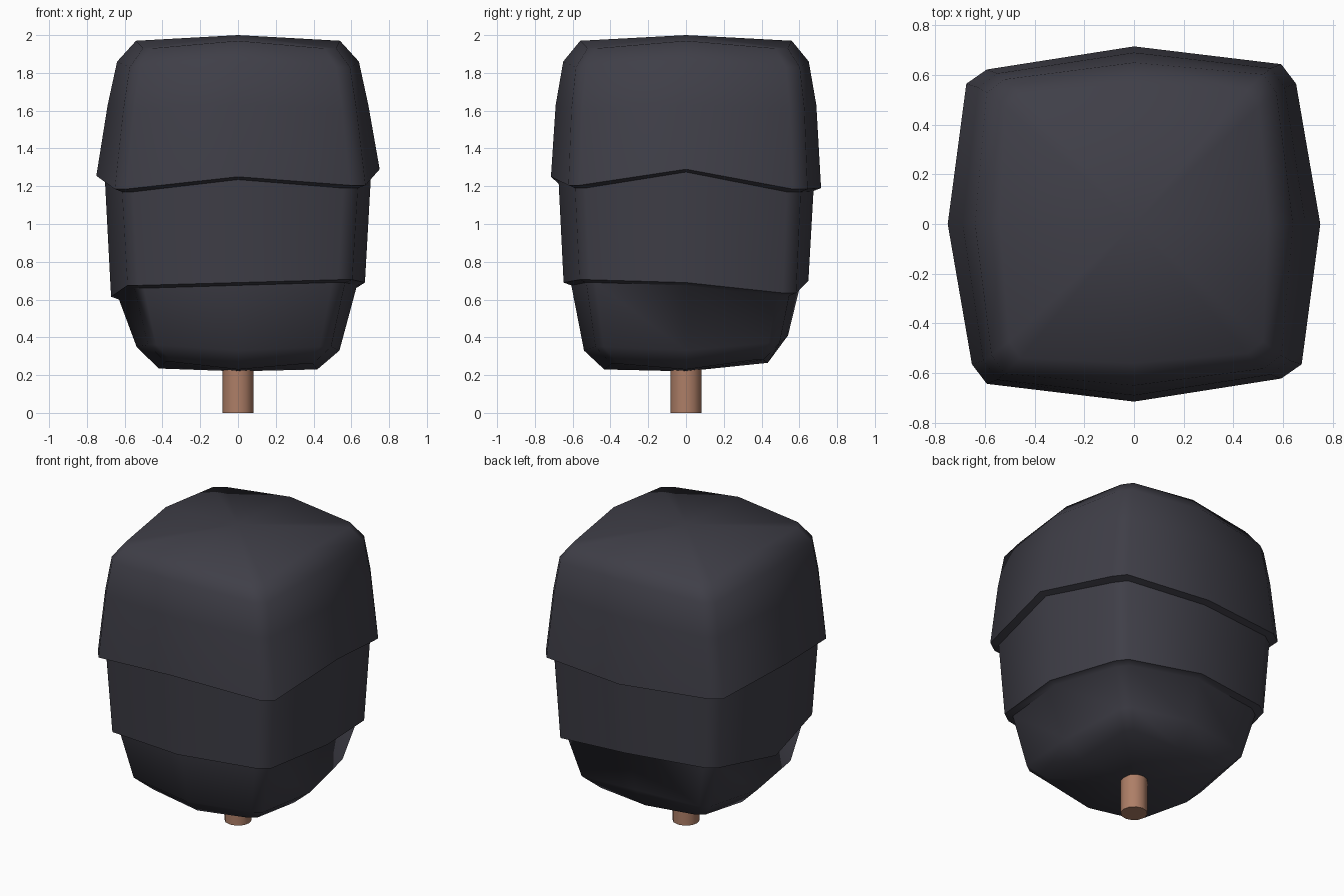
import bpy, bmesh, math

if "Cube" in bpy.data.objects:
    bpy.data.objects.remove(bpy.data.objects["Cube"])


def material(name, rgb):
    m = bpy.data.materials.new(name)
    m.diffuse_color = (*rgb, 1)
    m.use_nodes = True
    m.node_tree.nodes["Principled BSDF"].inputs["Base Color"].default_value = m.diffuse_color
    return m


leaf = material("charcoal leaves", (0.05, 0.049, 0.064))
bark = material("brown bark", (0.42, 0.21, 0.135))


# Rounded-square ring of 12 points: side middles plus two points per corner.
# heights: right, back-right, back, back-left, left, front-left, front, front-right
def ring(bm, w, d, heights, k=1.0):
    pts = []
    for q in range(4):
        c, s = round(math.cos(q * math.pi / 2)), round(math.sin(q * math.pi / 2))
        for u, v, i in ((1, 0, 0), (0.87 * k, 0.79 * k, 1), (0.79 * k, 0.90 * k, 1)):
            x, y = c * u - s * v, s * u + c * v
            pts.append(bm.verts.new((x * w, y * d, heights[(2 * q + i) % 8])))
    return pts


def sides(mid, corner):
    return [mid, corner] * 4


def shift(heights, dz):
    return [h + dz for h in heights]


upper = [1.29, 1.185, 1.19, 1.215, 1.255, 1.185, 1.25, 1.205]
lower = [0.69, 0.635, 0.70, 0.71, 0.615, 0.675, 0.69, 0.705]
base = [0.33, 0.37, 0.41, 0.39, 0.35, 0.36, 0.33, 0.35]
foot = [0.23, 0.28, 0.265, 0.28, 0.235, 0.27, 0.23, 0.26]

# Foliage: one skin with three overlapping tiers, from crown to underside
bm = bmesh.new()
rings = [
    ring(bm, 0.54, 0.56, sides(1.97, 1.93), 1.07),
    ring(bm, 0.64, 0.65, sides(1.86, 1.83), 1.03),
    ring(bm, 0.69, 0.69, sides(1.63, 1.61), 1.01),
    ring(bm, 0.75, 0.715, upper),
    ring(bm, 0.705, 0.675, shift(upper, -0.015)),
    ring(bm, 0.672, 0.648, lower),
    ring(bm, 0.63, 0.607, shift(lower, -0.015)),
    ring(bm, 0.537, 0.54, base, 1.02),
    ring(bm, 0.42, 0.433, foot, 1.05),
]
for a, b in zip(rings, rings[1:]):
    for i in range(12):
        j = (i + 1) % 12
        bm.faces.new((a[i], b[i], b[j], a[j]))
for r, z in ((rings[0], 2.0), (rings[-1], 0.22)):
    tip = bm.verts.new((0, 0, z))
    for i in range(12):
        bm.faces.new((r[i], r[(i + 1) % 12], tip))
bmesh.ops.recalc_face_normals(bm, faces=bm.faces)
mesh = bpy.data.meshes.new("foliage")
bm.to_mesh(mesh)
bm.free()
foliage = bpy.data.objects.new("foliage", mesh)
bpy.context.collection.objects.link(foliage)
mesh.materials.append(leaf)

# Trunk
bpy.ops.mesh.primitive_cylinder_add(vertices=12, radius=0.083, depth=0.3, location=(0, 0, 0.15))
trunk = bpy.context.object
trunk.name = "trunk"
trunk.data.materials.append(bark)

# Smooth shading with sharp tier edges
for ob in (foliage, trunk):
    bpy.ops.object.select_all(action='DESELECT')
    ob.select_set(True)
    bpy.context.view_layer.objects.active = ob
    bpy.ops.object.shade_smooth_by_angle(angle=math.radians(55))
